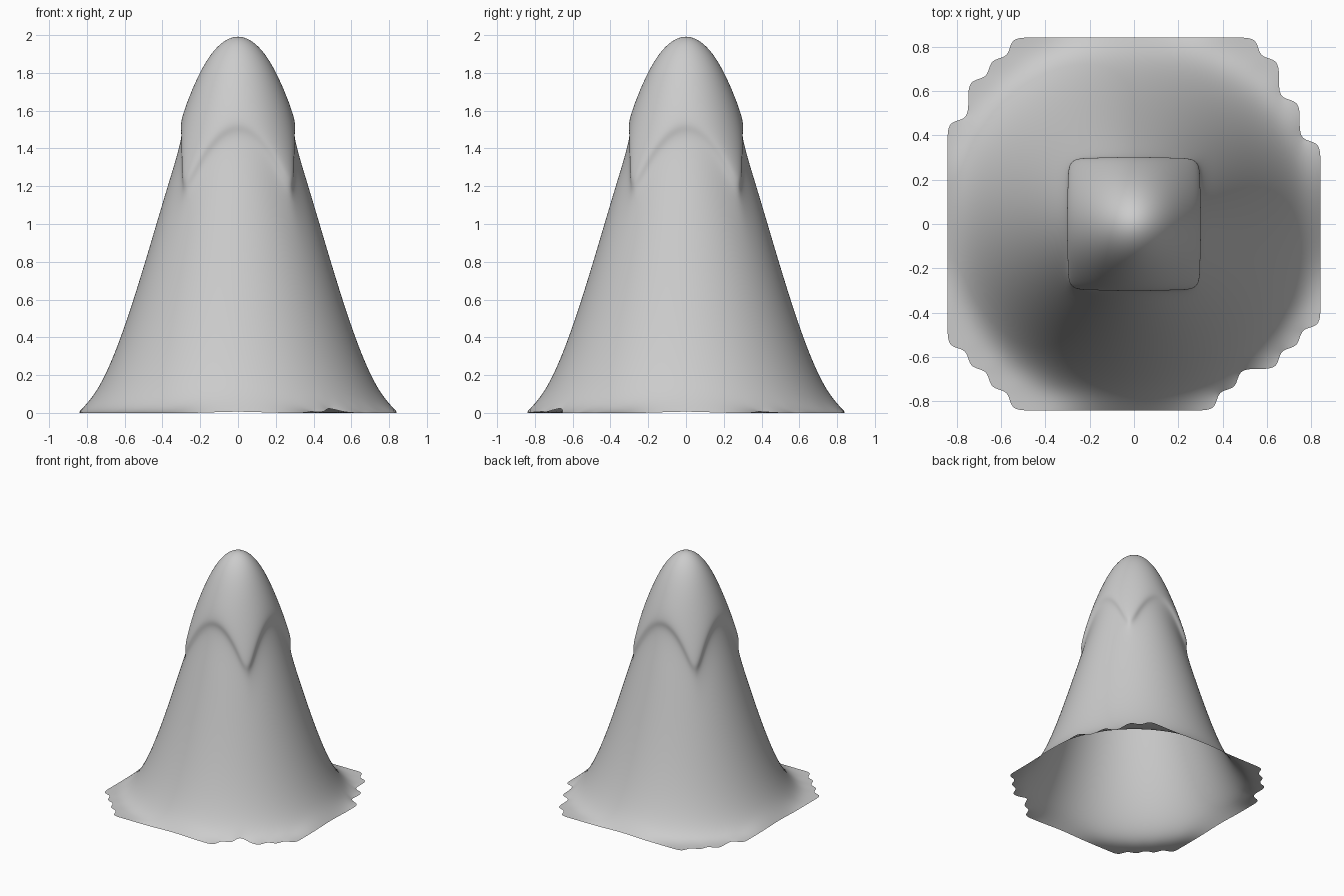
import bpy, bmesh, math

if "Cube" in bpy.data.objects:
    bpy.data.objects.remove(bpy.data.objects["Cube"])

HALF, N = 0.84, 18          # footprint half width, grid cells per side
STEP = 2 * HALF / N
PEAK, RADIUS = 2.0, 0.87    # smooth hill falloff
CAP_HALF, CAP_RISE = 3 * STEP, 0.044

# cells missing at each corner, counted per column from the outside inwards
CORNERS = {(-1, 1): (4, 2, 1), (1, 1): (5, 3, 1),
           (1, -1): (4, 3, 2, 2, 1), (-1, -1): (3, 2, 1)}


def height(x, y):
    t = max(0.0, 1 - math.hypot(x, y) / RADIUS)
    return PEAK * (3 * t * t - 2 * t ** 3)


def is_missing(c):
    steps = CORNERS[(1 if c.x > 0 else -1, 1 if c.y > 0 else -1)]
    col = int((HALF - abs(c.x)) / STEP)
    row = int((HALF - abs(c.y)) / STEP)
    return col < len(steps) and row < steps[col]


# ground sheet with stepped corners
bm = bmesh.new()
bmesh.ops.create_grid(bm, x_segments=N, y_segments=N, size=HALF)
gone = [f for f in bm.faces if is_missing(f.calc_center_median())]
bmesh.ops.delete(bm, geom=gone, context='FACES')

# pull the sheet up into a peak
for v in bm.verts:
    v.co.z = height(v.co.x, v.co.y)
bm.normal_update()

# snow cap: raise the top patch along its normals
top = [f for f in bm.faces
       if max(abs(f.calc_center_median().x), abs(f.calc_center_median().y)) < CAP_HALF]
ext = bmesh.ops.extrude_face_region(bm, geom=top)["geom"]
bmesh.ops.delete(bm, geom=[f for f in top if f.is_valid], context='FACES')
raised = [g for g in ext if isinstance(g, bmesh.types.BMVert)]
for v in raised:
    r = math.hypot(v.co.x, v.co.y)
    t = 1 - r / RADIUS
    slope = PEAK * 6 * t * (1 - t) / RADIUS
    k = CAP_RISE / math.hypot(1, slope)
    if r > 1e-6:
        v.co.x += k * slope * v.co.x / r
        v.co.y += k * slope * v.co.y / r
    v.co.z += k
bmesh.ops.recalc_face_normals(bm, faces=bm.faces[:])
if sum(f.normal.z for f in bm.faces) < 0:
    bmesh.ops.reverse_faces(bm, faces=bm.faces[:])
for f in bm.faces:
    f.smooth = True

mesh = bpy.data.meshes.new("snowy_mountain")
bm.to_mesh(mesh)
bm.free()
mountain = bpy.data.objects.new("snowy_mountain", mesh)
bpy.context.collection.objects.link(mountain)

# rounded surface
sub = mountain.modifiers.new("smooth", 'SUBSURF')
sub.levels = sub.render_levels = 3
